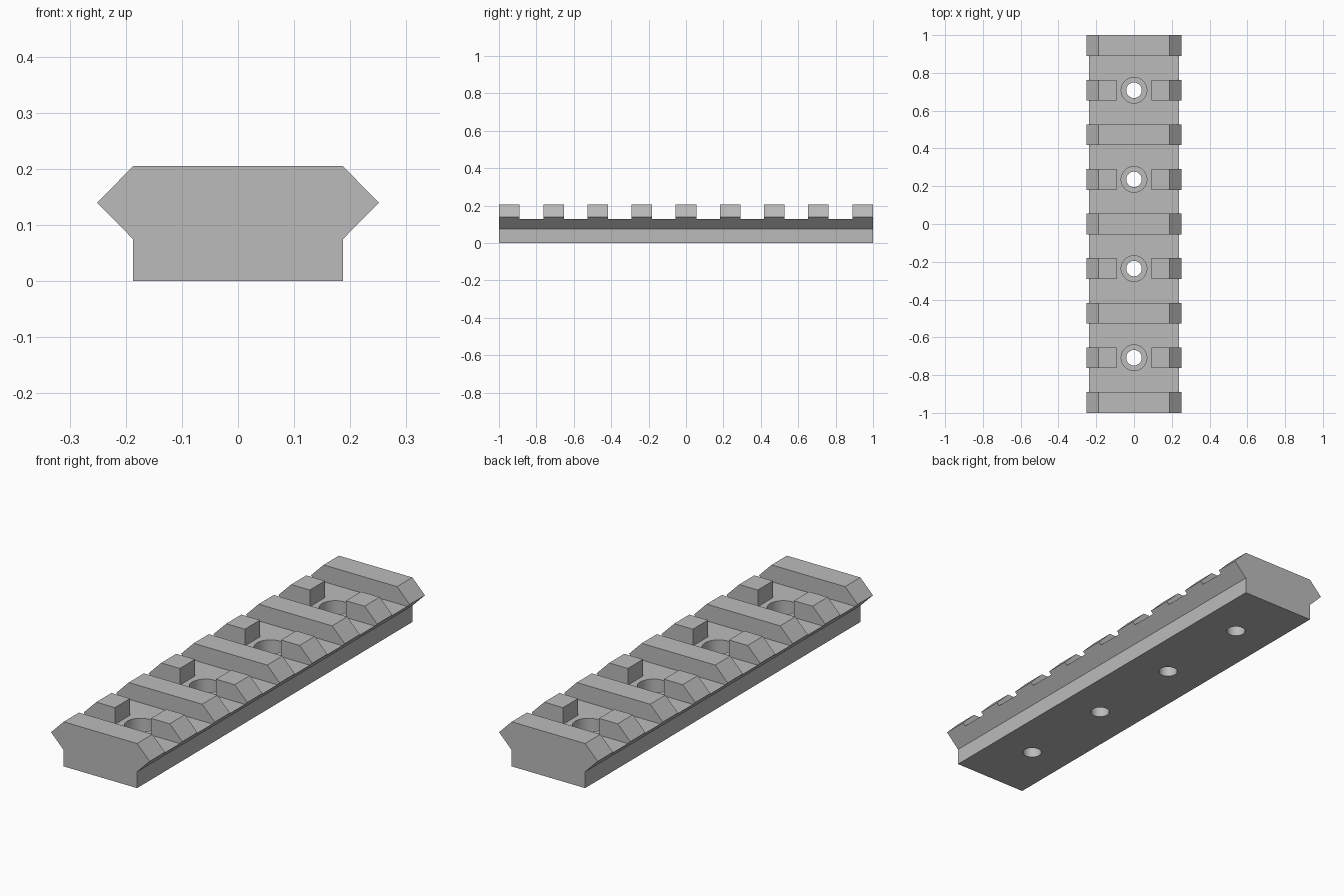
import bpy, bmesh, math
from mathutils import Matrix, Vector

if "Cube" in bpy.data.objects:
    bpy.data.objects.remove(bpy.data.objects["Cube"])

PITCH = 0.236           # spacing of the cross ribs
RIB = 0.055             # half the length of a rib
FLOOR = 0.128           # height of the slot floors
GAP = 0.092             # half the opening around each screw hole
HOLES = [-3 * PITCH, -PITCH, PITCH, 3 * PITCH]

grey = bpy.data.materials.new("rail grey")
grey.use_nodes = True
grey.diffuse_color = (0.5, 0.5, 0.5, 1)
grey.node_tree.nodes["Principled BSDF"].inputs["Base Color"].default_value = (0.5, 0.5, 0.5, 1)


def finish(name, bm):
    bmesh.ops.recalc_face_normals(bm, faces=bm.faces)
    mesh = bpy.data.meshes.new(name)
    bm.to_mesh(mesh)
    bm.free()
    mesh.materials.append(grey)
    obj = bpy.data.objects.new(name, mesh)
    bpy.context.collection.objects.link(obj)
    return obj


def prism(bm, points, direction):
    face = bm.faces.new([bm.verts.new(p) for p in points])
    extruded = bmesh.ops.extrude_face_region(bm, geom=[face])["geom"]
    verts = [v for v in extruded if isinstance(v, bmesh.types.BMVert)]
    bmesh.ops.translate(bm, verts=verts, vec=direction)


def carve(target, cutter):
    cutter.hide_render = True
    mod = target.modifiers.new("carve", "BOOLEAN")
    mod.operation, mod.solver, mod.object = "DIFFERENCE", "EXACT", cutter
    bpy.context.view_layer.objects.active = target
    bpy.ops.object.modifier_apply(modifier=mod.name)
    bpy.data.objects.remove(cutter)


# Rail body: mirrored arrow-sided section swept along the length
half = [(0.187, 0), (0.187, 0.075), (0.251, 0.14), (0.187, 0.205)]
section = half + [(-x, z) for x, z in reversed(half)]
bm = bmesh.new()
prism(bm, [(x, -1, z) for x, z in section], (0, 2, 0))
rail = finish("accessory_rail", bm)

# Slots: one H-shaped cut per hole leaves a pair of short blocks beside it
bm = bmesh.new()
reach = PITCH - RIB
quarter = [(GAP, RIB), (0.4, RIB), (0.4, reach)]
plan = quarter + [(-x, y) for x, y in reversed(quarter)]
plan += [(-x, -y) for x, y in quarter] + [(x, -y) for x, y in reversed(quarter)]
for y0 in HOLES:
    prism(bm, [(x, y + y0, FLOOR) for x, y in plan], (0, 0, 0.2))
carve(rail, finish("slot_cutter", bm))

# Screw holes: stepped cut with a wide counterbore above a narrow shaft
bm = bmesh.new()
step = [(0, -0.1), (0.041, -0.1), (0.041, 0.06), (0.068, 0.06), (0.068, 0.3), (0, 0.3)]
for y0 in HOLES:
    verts = [bm.verts.new((r, y0, z)) for r, z in step]
    edges = [bm.edges.new(pair) for pair in zip(verts, verts[1:])]
    bmesh.ops.spin(bm, geom=verts + edges, cent=(0, y0, 0), axis=(0, 0, 1),
                   angle=2 * math.pi, steps=48)
bmesh.ops.remove_doubles(bm, verts=bm.verts, dist=0.0001)
carve(rail, finish("hole_cutter", bm))

# Smooth hole walls, crisp machined edges
bpy.ops.object.select_all(action="DESELECT")
rail.select_set(True)
bpy.context.view_layer.objects.active = rail
bpy.ops.object.shade_smooth_by_angle(angle=math.radians(30))
